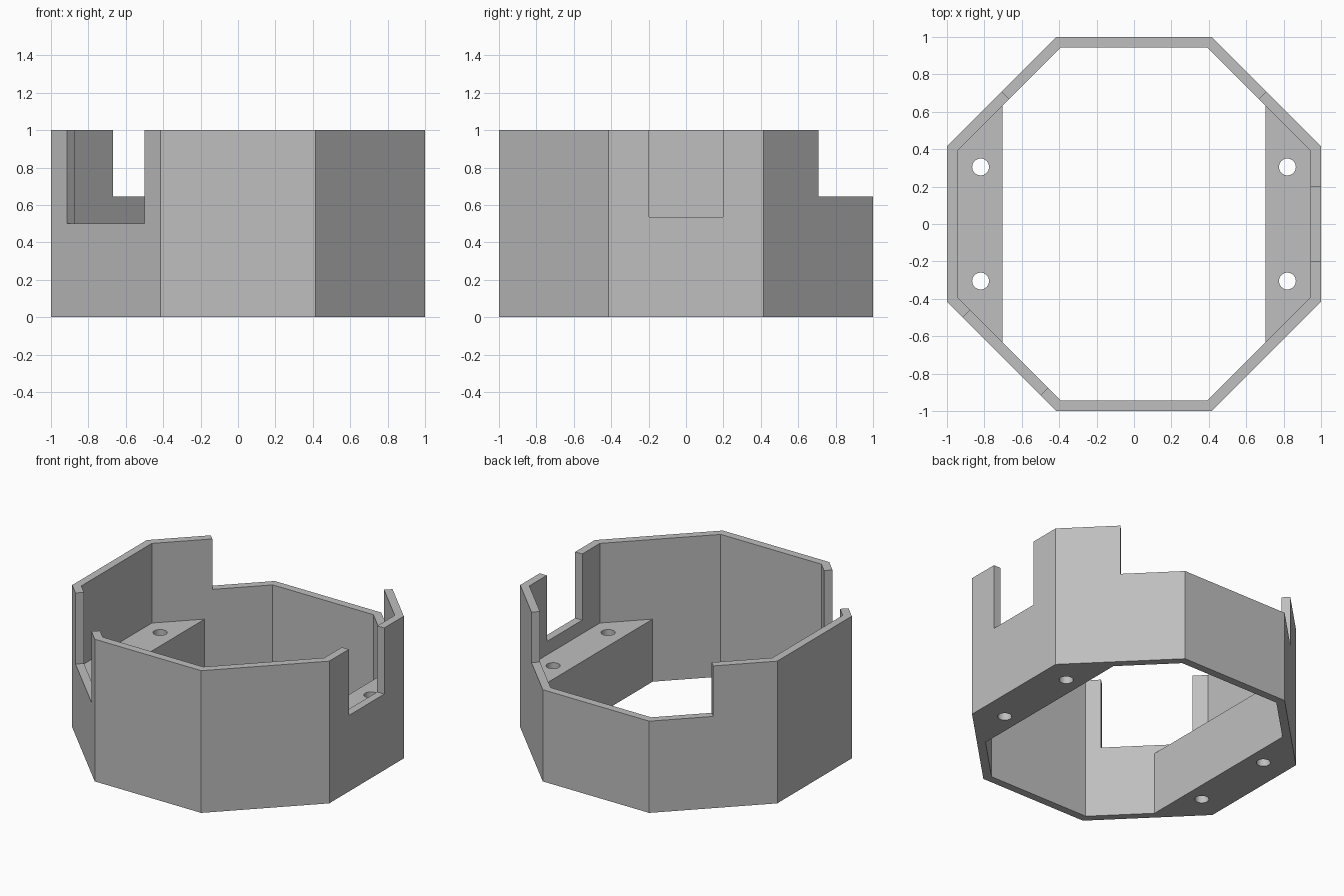
import bpy
import bmesh
from math import cos, sin, pi, radians

OUTER, INNER = 1.0, 0.945      # distance from centre to flat sides
HEIGHT = 1.0
SHELF_TOP, SHELF_EDGE = 0.44, 0.703

cube = bpy.data.objects.get("Cube")
if cube:
    bpy.data.objects.remove(cube, do_unlink=True)

grey = bpy.data.materials.new("plain grey")
grey.use_nodes = True
colour = (0.52, 0.52, 0.52, 1)
grey.diffuse_color = colour
grey.node_tree.nodes["Principled BSDF"].inputs["Base Color"].default_value = colour


def octagon(apothem):
    r = apothem / cos(pi / 8)
    return [(r * cos(pi / 8 + i * pi / 4), r * sin(pi / 8 + i * pi / 4)) for i in range(8)]


def prism(name, outline, z0, z1):
    """Extrude a counter-clockwise outline from z0 to z1."""
    bm = bmesh.new()
    base = bm.faces.new([bm.verts.new((x, y, z0)) for x, y in outline])
    top = bmesh.ops.extrude_face_region(bm, geom=[base], use_keep_orig=True)
    verts = [g for g in top["geom"] if isinstance(g, bmesh.types.BMVert)]
    bmesh.ops.translate(bm, verts=verts, vec=(0, 0, z1 - z0))
    bmesh.ops.recalc_face_normals(bm, faces=bm.faces)
    mesh = bpy.data.meshes.new(name)
    bm.to_mesh(mesh)
    bm.free()
    mesh.materials.append(grey)
    obj = bpy.data.objects.new(name, mesh)
    bpy.context.collection.objects.link(obj)
    return obj


def cut(target, cutter):
    """Subtract the cutter, apply the result and discard the cutter."""
    mod = target.modifiers.new("cut", 'BOOLEAN')
    mod.operation = 'DIFFERENCE'
    mod.solver = 'EXACT'
    mod.object = cutter
    bpy.context.view_layer.objects.active = target
    bpy.ops.object.modifier_apply(modifier=mod.name)
    bpy.data.objects.remove(cutter, do_unlink=True)


def notch(target, angle, half_width, floor):
    """Open-topped slot through one flat side of the wall."""
    box = prism("notch_cutter", [(0.8, -half_width), (1.2, -half_width),
                                 (1.2, half_width), (0.8, half_width)], floor, 1.2)
    box.rotation_euler.z = radians(angle)
    bpy.context.view_layer.update()
    cut(target, box)


# Octagonal wall
wall = prism("octagonal_wall", octagon(OUTER), 0, HEIGHT)
cut(wall, prism("cavity_cutter", octagon(INNER), -0.2, 1.2))

# Lowered back, ending midway along the rear diagonals
cut(wall, prism("back_cutter", [(0, 0), (2, 2), (-2, 2)], 0.645, 1.2))

# Side notch and front diagonal notch
notch(wall, 0, 0.197, 0.535)
notch(wall, 225, 0.293, 0.5)

# Mounting shelves with two screw holes each
corner = INNER * (2 ** 0.5 - 1)
chord = INNER * 2 ** 0.5 - SHELF_EDGE
for side, name in ((1, "left_shelf"), (-1, "right_shelf")):
    outline = [(SHELF_EDGE, -chord), (INNER, -corner), (INNER, corner), (SHELF_EDGE, chord)]
    shelf = prism(name, [(side * x, side * y) for x, y in outline], 0, SHELF_TOP)
    for y in (-0.305, 0.305):
        circle = [(side * 0.82 + 0.045 * cos(i * pi / 16), y + 0.045 * sin(i * pi / 16))
                  for i in range(32)]
        cut(shelf, prism("hole_cutter", circle, -0.2, 0.7))
